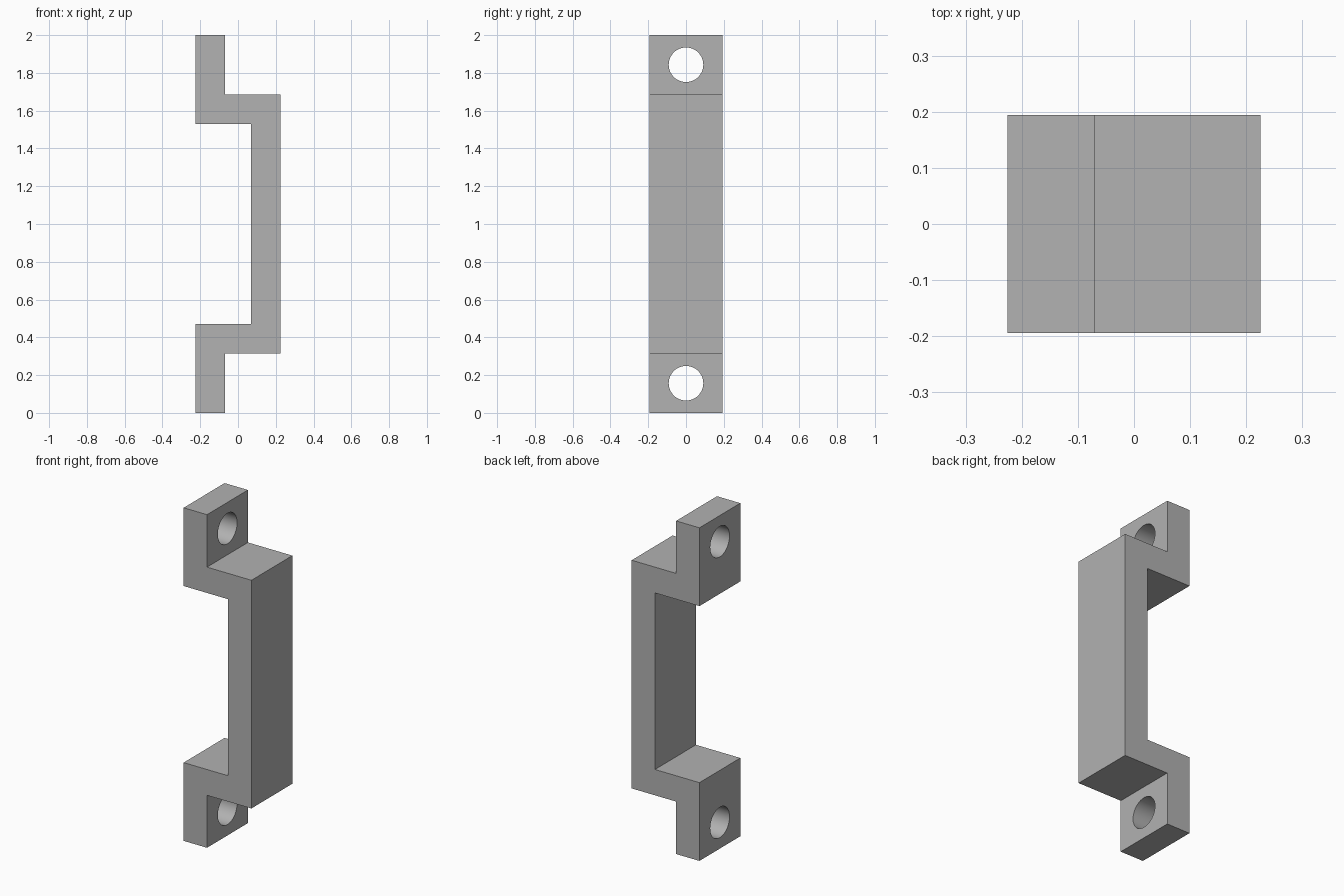
import bpy, bmesh, math

cube = bpy.data.objects.get("Cube")
if cube:
    bpy.data.objects.remove(cube, do_unlink=True)

HEIGHT = 2.0
DEPTH = 0.388
OUTER, INNER = 0.225, 0.07      # the bar is as thick as OUTER - INNER
HOLE_RADIUS, HOLE_Z = 0.0915, 0.157

grey = bpy.data.materials.new("plain grey")
grey.use_nodes = True
colour = (0.445, 0.445, 0.445, 1)
grey.diffuse_color = colour
grey.node_tree.nodes["Principled BSDF"].inputs["Base Color"].default_value = colour


def make_object(name, bm):
    bmesh.ops.recalc_face_normals(bm, faces=bm.faces)
    mesh = bpy.data.meshes.new(name)
    bm.to_mesh(mesh)
    bm.free()
    mesh.materials.append(grey)
    obj = bpy.data.objects.new(name, mesh)
    bpy.context.collection.objects.link(obj)
    return obj


# Stepped handle: lower half of the profile, mirrored upward, then extruded
lower_right = [(-OUTER, 0), (-INNER, 0), (-INNER, 0.315), (OUTER, 0.315)]
lower_left = [(INNER, 0.47), (-OUTER, 0.47)]
flip = lambda points: [(x, HEIGHT - z) for x, z in reversed(points)]
profile = lower_right + flip(lower_right) + flip(lower_left) + lower_left

bm = bmesh.new()
face = bm.faces.new([bm.verts.new((x, -DEPTH / 2, z)) for x, z in profile])
side = bmesh.ops.extrude_face_region(bm, geom=[face])
bmesh.ops.translate(bm, vec=(0, DEPTH, 0),
                    verts=[v for v in side["geom"] if isinstance(v, bmesh.types.BMVert)])
handle = make_object("handle", bm)

# Screw holes through both mounting tabs
bpy.context.view_layer.objects.active = handle
handle.select_set(True)
for z in (HOLE_Z, HEIGHT - HOLE_Z):
    bpy.ops.mesh.primitive_cylinder_add(
        vertices=64, radius=HOLE_RADIUS, depth=0.3,
        location=(-(OUTER + INNER) / 2, 0, z), rotation=(0, math.pi / 2, 0))
    cutter = bpy.context.object
    cutter.name = "hole_cutter"
    cutter.hide_render = True
    cutter.data.materials.append(grey)
    bpy.ops.object.select_all(action="DESELECT")
    bpy.context.view_layer.objects.active = handle
    handle.select_set(True)
    cut = handle.modifiers.new("screw hole", "BOOLEAN")
    cut.operation = "DIFFERENCE"
    cut.solver = "EXACT"
    cut.object = cutter
    bpy.ops.object.modifier_apply(modifier=cut.name)
    bpy.data.objects.remove(cutter, do_unlink=True)

bpy.ops.object.shade_smooth_by_angle(angle=math.radians(30))
